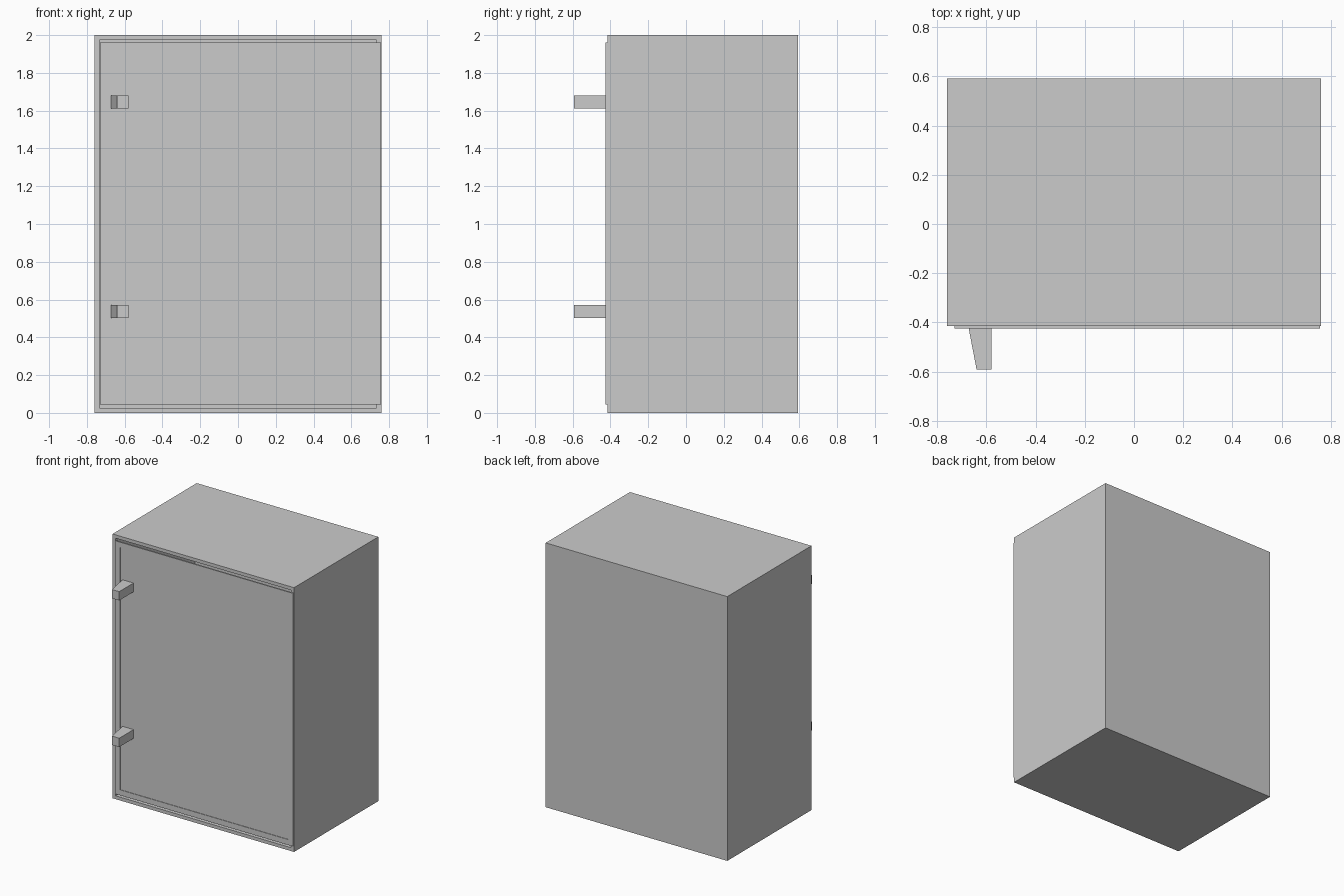
import bpy, bmesh
from mathutils import Vector

if "Cube" in bpy.data.objects:
    bpy.data.objects.remove(bpy.data.objects["Cube"])


def finish(bm, name):
    bmesh.ops.recalc_face_normals(bm, faces=bm.faces[:])
    mesh = bpy.data.meshes.new(name)
    bm.to_mesh(mesh)
    bm.free()
    obj = bpy.data.objects.new(name, mesh)
    bpy.context.collection.objects.link(obj)
    return obj


def recessed_box(name, low, high, rim, depth):
    """Box whose front (-y) face is inset by rim and pushed back by depth."""
    low, high = Vector(low), Vector(high)
    bm = bmesh.new()
    bmesh.ops.create_cube(bm, size=1)
    for v in bm.verts:
        v.co = (low + high) / 2 + v.co * (high - low)
    bm.normal_update()
    front = min(bm.faces, key=lambda f: f.calc_center_median().y)
    bmesh.ops.inset_individual(bm, faces=[front], thickness=rim)
    # straight recess walls
    floor = bmesh.ops.extrude_discrete_faces(bm, faces=[front])["faces"][0]
    bmesh.ops.translate(bm, verts=floor.verts[:], vec=(0, depth, 0))
    return finish(bm, name)


def prism(name, outline, z0, z1):
    bm = bmesh.new()
    face = bm.faces.new([bm.verts.new((x, y, z0)) for x, y in outline])
    top = bmesh.ops.extrude_face_region(bm, geom=[face])["geom"]
    bmesh.ops.translate(bm, vec=(0, 0, z1 - z0),
                        verts=[g for g in top if isinstance(g, bmesh.types.BMVert)])
    return finish(bm, name)


# hollow cabinet carcass, open at the front behind the door
recessed_box("cabinet_body", (-0.76, -0.415, 0), (0.76, 0.592, 2), 0.036, 0.95)

# thin door with a shallow recessed panel
recessed_box("door", (-0.73, -0.425, 0.045), (0.757, -0.415, 1.96), 0.058, 0.004)

# two tapered handle pegs
peg = [(-0.672, -0.418), (-0.672, -0.425), (-0.64, -0.592), (-0.58, -0.592), (-0.58, -0.418)]
for label, z in (("lower_handle", 0.503), ("upper_handle", 1.612)):
    prism(label, peg, z, z + 0.067)
